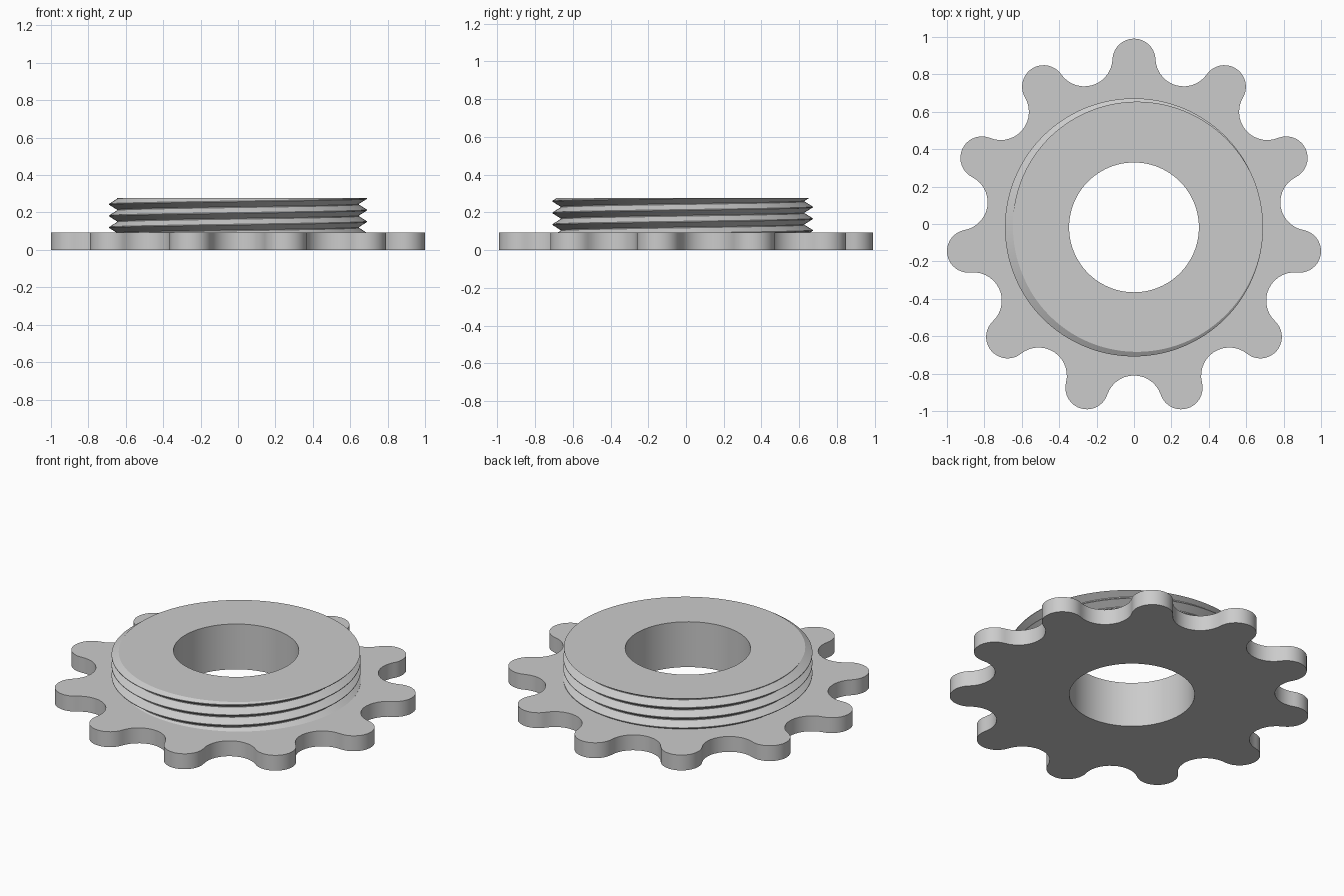
import bpy, bmesh
from math import sin, cos, pi, tau, atan2

if "Cube" in bpy.data.objects:
    bpy.data.objects.remove(bpy.data.objects["Cube"], do_unlink=True)

CY = -0.018                       # axis offset that centres the odd-toothed outline
TEETH, TOOTH_C, TOOTH_R, VALLEY = 11, 0.894, 0.115, 0.792
PLATE_TOP, TOP = 0.094, 0.277
BORE = 0.347
PITCH, CREST, ROOT, SEG = 0.062, 0.69, 0.647, 128


def outline():
    """Rounded teeth joined by tangent valley arcs."""
    half = pi / TEETH
    c = TOOTH_C * cos(half)
    gap = (VALLEY**2 + TOOTH_C**2 - 2 * VALLEY * c - TOOTH_R**2) / (2 * (TOOTH_R - VALLEY + c))
    d = VALLEY + gap
    phi = atan2(d * sin(half), d * cos(half) - TOOTH_C)
    pts = []
    for k in range(TEETH):
        a = pi / 2 + k * 2 * half
        b = a + half
        for i in range(20):
            t = a + phi * (i / 10 - 1)
            pts.append((TOOTH_C * cos(a) + TOOTH_R * cos(t), TOOTH_C * sin(a) + TOOTH_R * sin(t)))
        for i in range(14):
            t = b + pi + (phi - half) * (1 - i / 7)
            pts.append((d * cos(b) + gap * cos(t), d * sin(b) + gap * sin(t)))
    return pts


def wall(bm, pts, z0, z1):
    """Vertical wall around a closed outline; returns bottom and top edge loops."""
    low = [bm.verts.new((x, y, z0)) for x, y in pts]
    high = [bm.verts.new((x, y, z1)) for x, y in pts]
    n = len(pts)
    for i in range(n):
        j = (i + 1) % n
        bm.faces.new((low[i], low[j], high[j], high[i]))
    return [[bm.edges.get((r[i], r[(i + 1) % n])) for i in range(n)] for r in (low, high)]


def thread(bm):
    """Right-hand helical thread, trimmed flat; returns bottom and top edge loops."""
    profile = [(CREST, 0.002), (CREST, -0.002), (ROOT, -0.029), (ROOT, -0.033)]
    rows = []
    for i in range(-3 * SEG, 3 * SEG + 1):
        t = tau * i / SEG
        z = 0.213 + PITCH * i / SEG
        rows.append([bm.verts.new((r * cos(t), r * sin(t), z + o)) for r, o in profile])
    for i in range(len(rows) - 1):
        a, b = list(rows[i]), list(rows[i + 1])
        if i >= SEG:              # join to the turn below
            a.append(rows[i - SEG][0])
            b.append(rows[i + 1 - SEG][0])
        for j in range(len(a) - 1):
            bm.faces.new((a[j], a[j + 1], b[j + 1], b[j]))
    for z, up in ((TOP, 1), (PLATE_TOP, -1)):
        bmesh.ops.bisect_plane(bm, geom=bm.verts[:] + bm.edges[:] + bm.faces[:], dist=1e-5,
                               plane_co=(0, 0, z), plane_no=(0, 0, up), clear_outer=True)
    bmesh.ops.remove_doubles(bm, verts=bm.verts[:], dist=1e-4)
    rim = [e for e in bm.edges if e.is_boundary]
    mid = (TOP + PLATE_TOP) / 2
    return ([e for e in rim if e.verts[0].co.z < mid], [e for e in rim if e.verts[0].co.z > mid])


bm = bmesh.new()
thread_low, thread_high = thread(bm)
teeth_low, teeth_high = wall(bm, outline(), 0, PLATE_TOP)
circle = [(BORE * cos(tau * i / 96), BORE * sin(tau * i / 96)) for i in range(96)]
bore_low, bore_high = wall(bm, circle, 0, TOP)

# Flat faces: underside, plate shoulder, hub top
for edges, up in ((teeth_low + bore_low, -1), (teeth_high + thread_low, 1), (thread_high + bore_high, 1)):
    bmesh.ops.triangle_fill(bm, use_beauty=True, use_dissolve=False, edges=edges, normal=(0, 0, up))
bmesh.ops.recalc_face_normals(bm, faces=bm.faces[:])
bmesh.ops.translate(bm, verts=bm.verts[:], vec=(0, CY, 0))

mesh = bpy.data.meshes.new("threaded_sprocket")
bm.to_mesh(mesh)
bm.free()
sprocket = bpy.data.objects.new("threaded_sprocket", mesh)
bpy.context.collection.objects.link(sprocket)

# Plain grey metal
grey = bpy.data.materials.new("light_grey")
grey.use_nodes = True
grey.diffuse_color = (0.6, 0.6, 0.6, 1)
grey.node_tree.nodes["Principled BSDF"].inputs["Base Color"].default_value = (0.6, 0.6, 0.6, 1)
mesh.materials.append(grey)

bpy.ops.object.select_all(action="DESELECT")
sprocket.select_set(True)
bpy.context.view_layer.objects.active = sprocket
bpy.ops.object.shade_smooth_by_angle()
